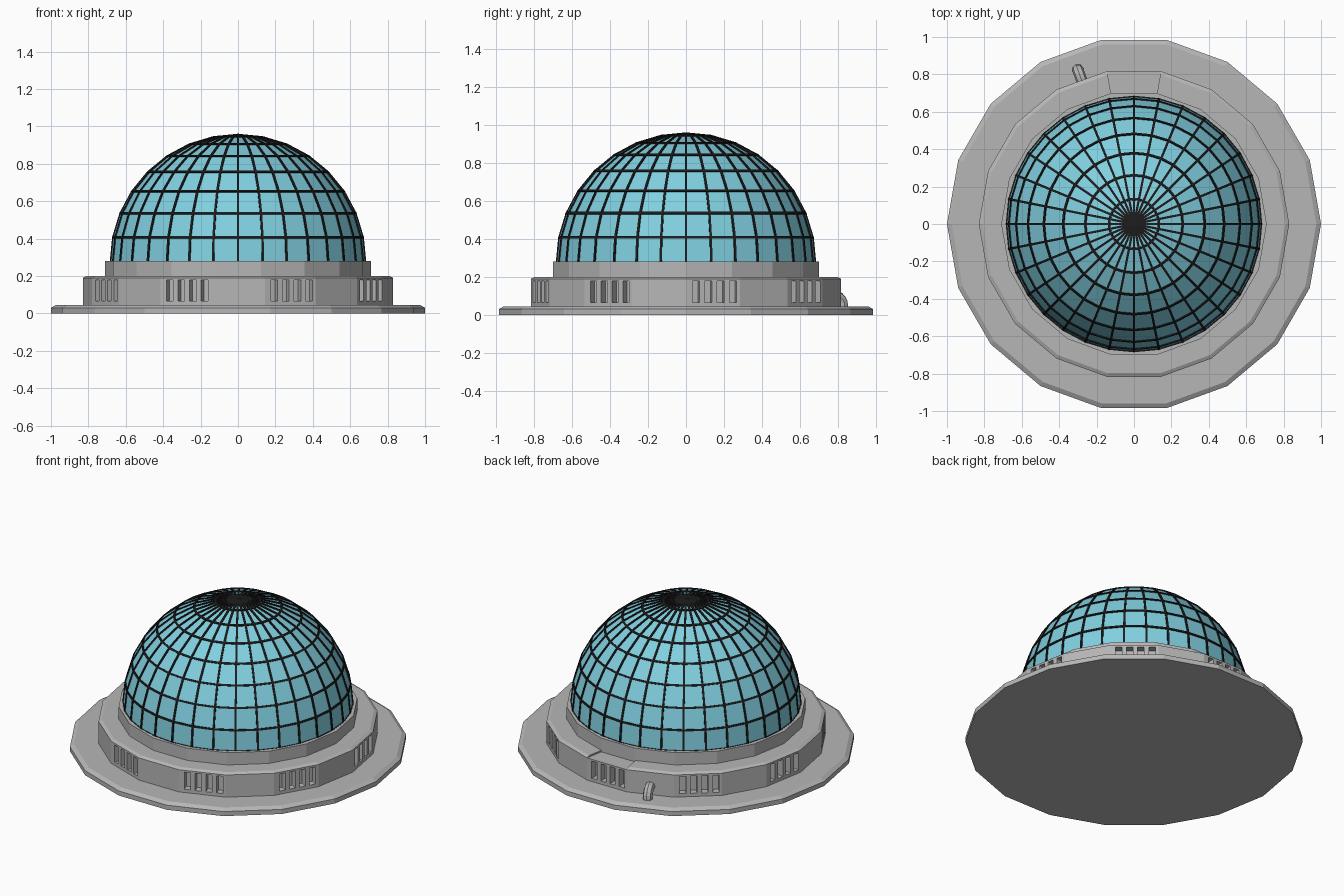
import bpy, bmesh, math
from mathutils import Vector, Matrix

if "Cube" in bpy.data.objects:
    bpy.data.objects.remove(bpy.data.objects["Cube"])

SIDES = 18


def material(name, color):
    m = bpy.data.materials.new(name)
    m.diffuse_color = (*color, 1)
    m.use_nodes = True
    m.node_tree.nodes["Principled BSDF"].inputs["Base Color"].default_value = m.diffuse_color
    return m


GREY = material("light grey", (0.47, 0.47, 0.47))
GLASS = material("teal glass", (0.22, 0.63, 0.75))
DARK = material("dark frame", (0.012, 0.012, 0.013))


def finish(name, bm, mat):
    bmesh.ops.recalc_face_normals(bm, faces=bm.faces)
    mesh = bpy.data.meshes.new(name)
    bm.to_mesh(mesh)
    bm.free()
    mesh.materials.append(mat)
    ob = bpy.data.objects.new(name, mesh)
    bpy.context.collection.objects.link(ob)
    return ob


def polar(r, degrees, z):
    a = math.radians(degrees)
    return Vector((r * math.cos(a), r * math.sin(a), z))


def turned(name, profile, mat):
    """Closed 18-sided solid from (radius, z) steps, bottom to top."""
    bm = bmesh.new()
    rings = [[bm.verts.new(polar(r, 360 / SIDES * i, z)) for i in range(SIDES)]
             for r, z in profile]
    for low, high in zip(rings, rings[1:]):
        for i in range(SIDES):
            j = (i + 1) % SIDES
            bm.faces.new((low[i], low[j], high[j], high[i]))
    bm.faces.new(rings[0])
    bm.faces.new(rings[-1])
    return finish(name, bm, mat)


def box(bm, matrix, size):
    bmesh.ops.create_cube(bm, size=1, matrix=matrix @ Matrix.Diagonal((*size, 1)))


# Stepped stone base
turned("base_plinth", [(1, 0), (1, 0.03), (0.975, 0.045)], GREY)
wall = turned("lower_wall", [(0.83, 0.03), (0.83, 0.19)], GREY)
turned("dome_collar", [(0.71, 0.15), (0.71, 0.28)], GREY)

# Roof deck with a chamfered rim, left open over the rear bay
bm = bmesh.new()
section = [(0.70, 0.185), (0.83, 0.19), (0.81, 0.20), (0.70, 0.20)]
rows = [[bm.verts.new(polar(r, 100 + 20 * i, z)) for r, z in section]
        for i in range(SIDES)]
for a, b in zip(rows, rows[1:]):
    for k in range(4):
        n = (k + 1) % 4
        bm.faces.new((a[k], b[k], b[n], a[n]))
bm.faces.new(rows[0])
bm.faces.new(rows[-1])
finish("roof_deck", bm, GREY)

# Four slots in every second wall bay
bm = bmesh.new()
apothem = 0.83 * math.cos(math.radians(10))
for bay in range(9):
    turn = Matrix.Rotation(math.radians(10 + 40 * bay), 4, 'Z')
    for k in range(4):
        offset = 0.008 + (k - 1.5) * 0.066
        box(bm, turn @ Matrix.Translation((apothem, offset, 0.122)),
            (0.09, 0.038, 0.112))
cutter = finish("slot_cutter", bm, GREY)
cutter.hide_render = True
cutter.hide_viewport = True
cut = wall.modifiers.new("slots", 'BOOLEAN')
cut.operation = 'DIFFERENCE'
cut.solver = 'EXACT'
cut.object = cutter

# Faceted glass hemisphere
SEG, RINGS, RADIUS, CENTRE = 32, 8, 0.68, Vector((0, 0, 0.275))


def dome_point(ring, seg):
    lift = math.pi / 2 * ring / RINGS
    return CENTRE + polar(RADIUS * math.cos(lift), 360 / SEG * seg,
                          RADIUS * math.sin(lift))


bm = bmesh.new()
loops = [[bm.verts.new(dome_point(r, s)) for s in range(SEG)] for r in range(RINGS)]
top = bm.verts.new(dome_point(RINGS, 0))
for low, high in zip(loops, loops[1:]):
    for s in range(SEG):
        t = (s + 1) % SEG
        bm.faces.new((low[s], low[t], high[t], high[s]))
for s in range(SEG):
    bm.faces.new((loops[-1][s], loops[-1][(s + 1) % SEG], top))
finish("dome_glass", bm, GLASS)


# Square glazing bars along every dome edge
def bar(bm, a, b, width=0.012):
    along = (b - a).normalized()
    out = ((a + b) / 2 - CENTRE).normalized()
    side = out.cross(along).normalized()
    out = along.cross(side)
    m = Matrix((along, side, out)).transposed().to_4x4()
    m.translation = (a + b) / 2
    box(bm, m, ((b - a).length + 0.002, width, width))


bm = bmesh.new()
for r in range(RINGS):
    for s in range(SEG):
        bar(bm, dome_point(r, s), dome_point(r + 1, s))
        bar(bm, dome_point(r, s), dome_point(r, s + 1))
finish("dome_glazing_bars", bm, DARK)

# Elbow pipe from the rear wall down to the plinth
path = [polar(0.79, 110, 0.10)]
for i in range(6):
    a = math.pi / 2 * (1 - i / 5)
    path.append(polar(0.828 + 0.05 * math.cos(a), 110, 0.05 + 0.05 * math.sin(a)))
path.append(polar(0.878, 110, 0.03))
curve = bpy.data.curves.new("elbow_pipe", 'CURVE')
curve.dimensions = '3D'
curve.bevel_depth = 0.03
curve.bevel_resolution = 2
curve.use_fill_caps = True
spline = curve.splines.new('POLY')
spline.points.add(len(path) - 1)
for p, co in zip(spline.points, path):
    p.co = (*co, 1)
spline.use_smooth = False
curve.materials.append(GREY)
bpy.context.collection.objects.link(bpy.data.objects.new("elbow_pipe", curve))
